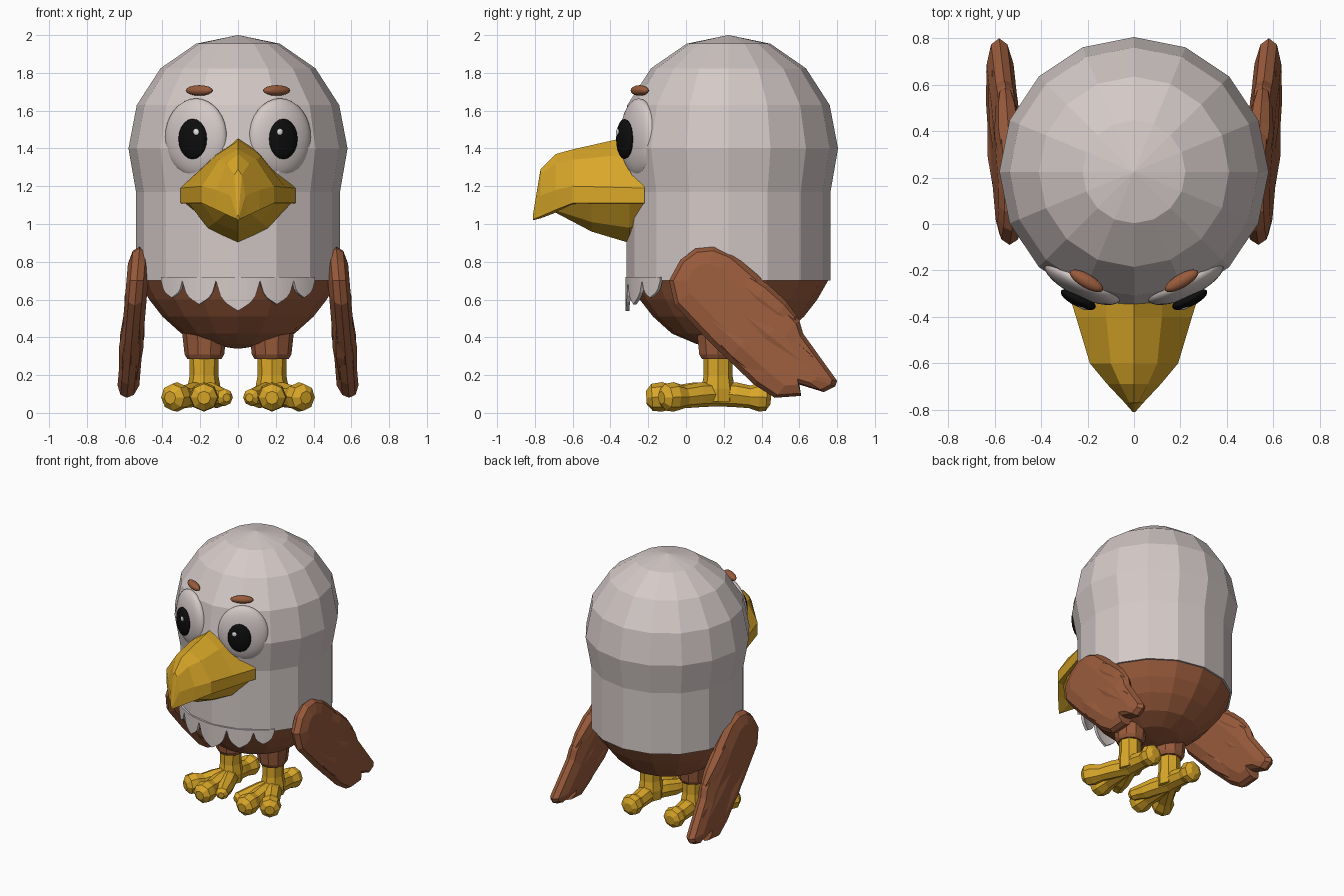
import bpy, bmesh, math
from mathutils import Vector, Matrix

if "Cube" in bpy.data.objects:
    bpy.data.objects.remove(bpy.data.objects["Cube"])


def mat(name, r, g, b):
    m = bpy.data.materials.new(name)
    m.diffuse_color = (r, g, b, 1)
    m.use_nodes = True
    m.node_tree.nodes["Principled BSDF"].inputs["Base Color"].default_value = m.diffuse_color
    return m


WHITE = mat("pale_grey_white", 0.66, 0.59, 0.575)
BROWN = mat("feather_brown", 0.32, 0.105, 0.045)
YELLOW = mat("beak_yellow", 0.70, 0.39, 0.022)
BLACK = mat("pupil_black", 0.004, 0.004, 0.004)
GLINT = mat("eye_glint", 0.8, 0.8, 0.8)


def finish(bm, name, material, mirror=False, smooth=False):
    bmesh.ops.recalc_face_normals(bm, faces=bm.faces)
    me = bpy.data.meshes.new(name)
    bm.to_mesh(me)
    bm.free()
    me.materials.append(material)
    for p in me.polygons:
        p.use_smooth = smooth
    ob = bpy.data.objects.new(name, me)
    bpy.context.collection.objects.link(ob)
    if mirror:
        md = ob.modifiers.new("mirror", 'MIRROR')
        md.use_mirror_merge = False
    return ob


def loft(rings, name, material, mirror=False):
    """Skin closed rings of equal length and cap both ends."""
    bm = bmesh.new()
    vr = [[bm.verts.new(p) for p in ring] for ring in rings]
    n = len(vr[0])
    for a, b in zip(vr, vr[1:]):
        for i in range(n):
            j = (i + 1) % n
            bm.faces.new((a[i], a[j], b[j], b[i]))
    bm.faces.new(vr[0])
    bm.faces.new(vr[-1])
    return finish(bm, name, material, mirror)


def lathe(profile, cx, cy, sides, name, material, mirror=False):
    return loft([[(cx + r * math.cos(2 * math.pi * k / sides),
                   cy + r * math.sin(2 * math.pi * k / sides), z) for k in range(sides)]
                 for r, z in profile], name, material, mirror)


def tube(path, radii, ref, squash, sides, name, material):
    """Mirrored tapered limb along a path, flattened along the ref axis."""
    pts = [Vector(p) for p in path]
    rings = []
    for i, p in enumerate(pts):
        d = (pts[min(i + 1, len(pts) - 1)] - pts[max(i - 1, 0)]).normalized()
        u = Vector(ref)
        u = (u - d * u.dot(d)).normalized()
        v = d.cross(u)
        rings.append([p + radii[i] * (u * squash * math.cos(2 * math.pi * k / sides)
                                      + v * math.sin(2 * math.pi * k / sides)) for k in range(sides)])
    return loft(rings, name, material, True)


def ellipsoid(center, radii, turn, seg, rings, name, material):
    """Smooth ellipsoid on the right side, mirrored to the left."""
    bm = bmesh.new()
    m = (Matrix.Translation(center) @ Matrix.Rotation(math.radians(turn), 4, 'Z')
         @ Matrix.Diagonal((*radii, 1)) @ Matrix.Rotation(math.pi / 2, 4, 'X'))
    bmesh.ops.create_uvsphere(bm, u_segments=seg, v_segments=rings, radius=1, matrix=m)
    return finish(bm, name, material, True, True)


CY = 0.225  # body axis

# Head and torso: domed 16-sided column
dome = [(0.58 * math.cos(math.radians(a)), 1.4 + 0.6 * math.sin(math.radians(a)))
        for a in (89.8, 67.5, 45, 22.5, 0)]
lathe(dome + [(0.54, 1.17), (0.54, 0.88), (0.54, 0.70)], 0, CY, 16, "head_and_torso", WHITE)

# Brown belly bowl
lathe([(0.53, 0.705), (0.47, 0.60), (0.40, 0.51), (0.30, 0.42), (0.17, 0.365), (0.01, 0.34)],
      0, CY, 16, "belly", BROWN)

# Scalloped feather fringe on the chest
bm = bmesh.new()
prev = None
feathers = [(-0.40, -0.29, 0.61), (-0.29, -0.115, 0.575), (-0.115, 0.115, 0.54),
            (0.115, 0.29, 0.575), (0.29, 0.40, 0.61)]
for x0, x1, tip in feathers:
    for k in range(0 if prev is None else 1, 11):
        t = abs(k / 5 - 1)
        x = x0 + (x1 - x0) * k / 10
        z = tip + (0.70 - tip) * (0.45 * t + 0.55 * t ** 6)
        y = CY - math.sqrt(0.535 ** 2 - x * x)
        cur = (bm.verts.new((x, y, 0.72)), bm.verts.new((x, y, z)))
        if prev:
            bm.faces.new((prev[0], prev[1], cur[1], cur[0]))
        prev = cur
fringe = finish(bm, "chest_fringe", WHITE)
sol = fringe.modifiers.new("thickness", 'SOLIDIFY')
sol.thickness = 0.02
sol.offset = 0


# Beak: mirrored half sections (x, z) at each depth y
def beak(sections, name):
    rings = []
    for y, half in sections:
        ring = [(x, y, z) for x, z in half]
        ring += [(-x, y, z) for x, z in reversed(half[1:-1])]
        rings.append(ring)
    loft(rings, name, YELLOW)


beak([(-0.22, [(0, 1.48), (0.12, 1.37), (0.305, 1.19), (0.305, 1.11), (0, 1.09)]),
      (-0.40, [(0, 1.44), (0.12, 1.36), (0.25, 1.195), (0.25, 1.11), (0, 1.10)]),
      (-0.60, [(0, 1.395), (0.10, 1.34), (0.19, 1.20), (0.19, 1.11), (0, 1.10)]),
      (-0.69, [(0, 1.37), (0.06, 1.32), (0.115, 1.18), (0.115, 1.075), (0, 1.06)]),
      (-0.77, [(0, 1.29), (0.02, 1.26), (0.04, 1.15), (0.04, 1.04), (0, 1.03)]),
      (-0.81, [(0, 1.05), (0.003, 1.045), (0.005, 1.035), (0.005, 1.025), (0, 1.02)])],
     "upper_beak")
beak([(-0.22, [(0, 1.13), (0.29, 1.12), (0.17, 1.00), (0, 0.95)]),
      (-0.30, [(0, 1.13), (0.27, 1.12), (0.16, 0.98), (0, 0.90)]),
      (-0.50, [(0, 1.13), (0.20, 1.12), (0.12, 1.01), (0, 0.96)]),
      (-0.69, [(0, 1.10), (0.08, 1.09), (0.05, 1.07), (0, 1.06)])],
     "lower_beak")

# Eyes, pupils, glints and brows
ellipsoid((0.222, -0.25, 1.457), (0.18, 0.066, 0.208), 26, 32, 20, "eye", WHITE)
ellipsoid((0.240, -0.325, 1.45), (0.083, 0.03, 0.107), 26, 20, 12, "pupil", BLACK)
ellipsoid((0.222, -0.361, 1.487), (0.019, 0.006, 0.019), 26, 8, 6, "pupil_glint", GLINT)
ellipsoid((0.205, -0.245, 1.707), (0.082, 0.03, 0.028), -30 + 60, 16, 10, "brow", BROWN)

# Wings: rounded plate following the side outline, leaning outwards downwards
outline = [(-0.09, 0.70), (-0.03, 0.81), (0.05, 0.87), (0.15, 0.88), (0.25, 0.84), (0.38, 0.73),
           (0.60, 0.49), (0.62, 0.42), (0.80, 0.17), (0.79, 0.14), (0.73, 0.11), (0.60, 0.15),
           (0.61, 0.09), (0.47, 0.08), (0.36, 0.15), (0.13, 0.37), (-0.06, 0.57)]
A, B = Vector((0.10, 0.70)), Vector((0.58, 0.21))


def lean(z):
    return 0.595 - 0.085 * z


rings = []
for off, s in ((-0.06, 0.5), (-0.035, 0.88), (0, 1), (0.035, 0.88), (0.055, 0.5)):
    ring = []
    for p in outline:
        p = Vector(p)
        t = max(0, min(1, (p - A).dot(B - A) / (B - A).length_squared))
        q = A + (B - A) * t
        q = q + (p - q) * s
        ring.append((lean(q.y) + off, q.x, q.y))
    rings.append(ring)
loft(rings, "wing", BROWN, True)

# Long wing feathers, swelling slightly out of the wing plate
for name, (y0, z0), (y1, z1), r in (("wing_feather_rear", (0.22, 0.74), (0.58, 0.46), 0.085),
                                    ("wing_feather_middle", (0.18, 0.62), (0.765, 0.15), 0.095),
                                    ("wing_feather_front", (0.08, 0.54), (0.545, 0.115), 0.095)):
    path = []
    for t in (0, 0.15, 0.45, 0.75, 0.93, 1):
        y, z = y0 + (y1 - y0) * t, z0 + (z1 - z0) * t
        path.append((lean(z), y, z))
    tube(path, [r * k for k in (0.35, 0.8, 1, 0.85, 0.55, 0.2)], (1, 0, 0), 0.68, 8, name, BROWN)

# Legs with brown cuffs
lathe([(0.125, 0.50), (0.115, 0.40), (0.105, 0.31), (0.09, 0.285)], 0.178, 0.17, 10,
      "leg_cuff", BROWN, True)
lathe([(0.078, 0.32), (0.076, 0.20), (0.088, 0.13), (0.085, 0.06)], 0.18, 0.17, 8,
      "leg", YELLOW, True)

# Toes with bulging ends: three forward and one back
for name, (x, y) in (("outer_toe", (0.36, -0.13)), ("middle_toe", (0.18, -0.21)),
                     ("inner_toe", (0.06, -0.12)), ("rear_toe", (0.18, 0.45))):
    r = 0.05 if name == "inner_toe" else 0.078
    path = []
    for t, z in ((0, 0.10), (0.35, 0.095), (0.6, 0.085), (0.78, 0.085), (0.92, 0.082), (1, 0.08)):
        path.append((0.18 + (x - 0.18) * t, 0.17 + (y - 0.17) * t, z))
    tube(path, [0.065, 0.065, 0.06, r, r * 0.92, r * 0.45], (0, 0, 1), 1.0, 8, name, YELLOW)
